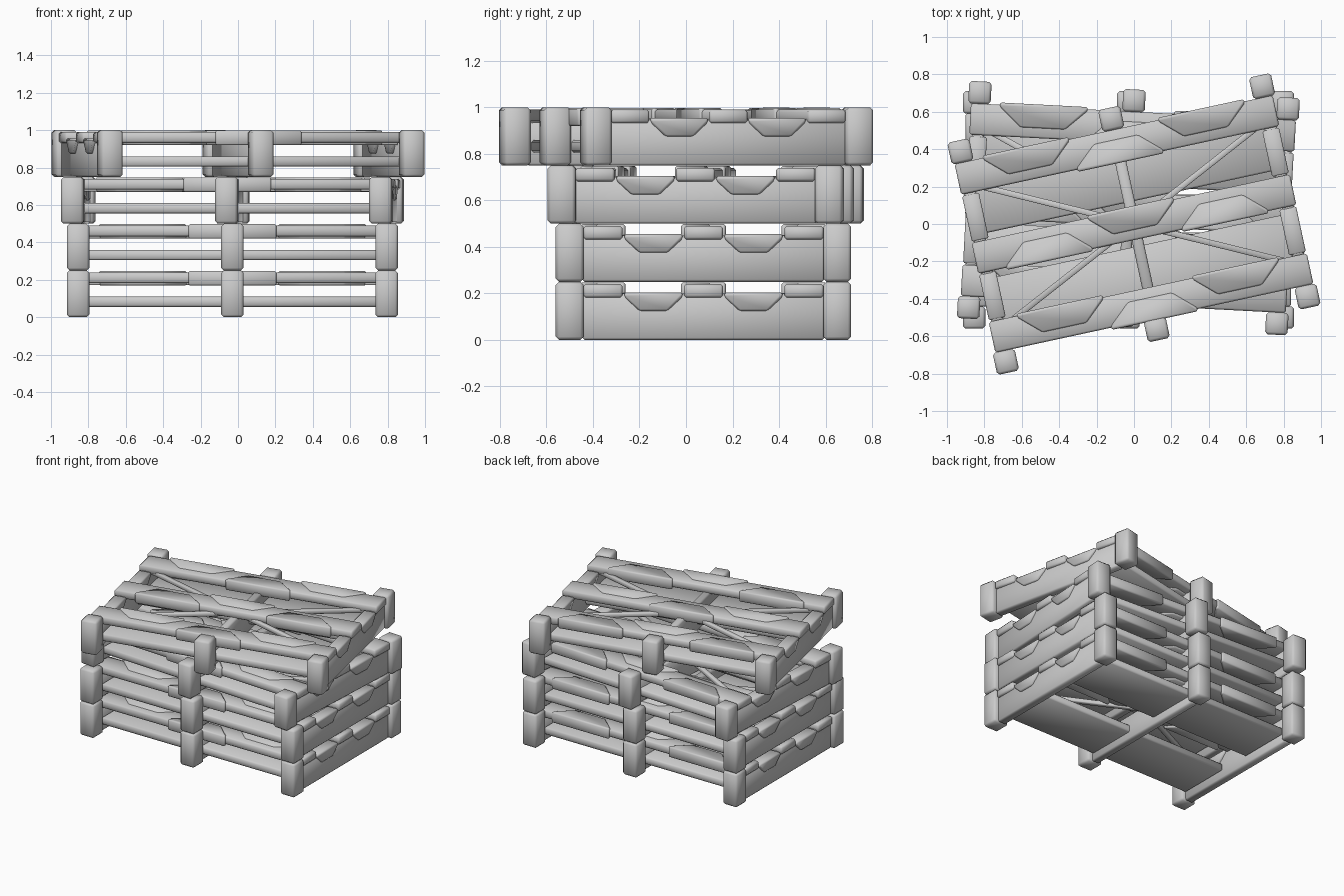
import bpy, bmesh
from math import radians
from mathutils import Matrix

if "Cube" in bpy.data.objects:
    bpy.data.objects.remove(bpy.data.objects["Cube"])

wood = bpy.data.materials.new("plain_grey")
wood.use_nodes = True
GREY = (0.6, 0.6, 0.6, 1)
wood.diffuse_color = GREY
wood.node_tree.nodes["Principled BSDF"].inputs["Base Color"].default_value = GREY


def finish(bm, name, place, bevel):
    """Chamfer a part, shade it and put it in its pallet."""
    bmesh.ops.recalc_face_normals(bm, faces=bm.faces)
    bmesh.ops.bevel(bm, geom=bm.edges[:], offset=bevel, segments=1,
                    affect='EDGES', clamp_overlap=True)
    mesh = bpy.data.meshes.new(name)
    bm.to_mesh(mesh)
    bm.free()
    mesh.materials.append(wood)
    ob = bpy.data.objects.new(name, mesh)
    bpy.context.collection.objects.link(ob)
    ob.matrix_world = place
    bpy.ops.object.select_all(action='DESELECT')
    ob.select_set(True)
    bpy.context.view_layer.objects.active = ob
    bpy.ops.object.shade_smooth_by_angle(angle=radians(50))


def box(name, place, x, y, z, bevel=0.01, turn=0):
    """Box from (low, high) ranges, optionally turned about z."""
    bm = bmesh.new()
    bmesh.ops.create_cube(bm, size=1)
    for v in bm.verts:
        v.co = [sum(r) / 2 + c * (r[1] - r[0]) for r, c in zip((x, y, z), v.co)]
    bmesh.ops.rotate(bm, verts=bm.verts, matrix=Matrix.Rotation(turn, 3, 'Z'))
    finish(bm, name, place, bevel)


def trapezoid(name, place, outline, depth, bevel=0.008):
    """Prism: outline points are 3D, depth is the extrusion vector."""
    bm = bmesh.new()
    face = bm.faces.new([bm.verts.new(p) for p in outline])
    new = bmesh.ops.extrude_face_region(bm, geom=[face])["geom"]
    bmesh.ops.translate(bm, vec=depth,
                        verts=[g for g in new if isinstance(g, bmesh.types.BMVert)])
    finish(bm, name, place, bevel)


def pallet(tag, place):
    # posts along both long sides
    for x in (-0.825, 0, 0.825):
        for y in (-0.575, 0.575):
            box(tag + "_post", place, (x - 0.06, x + 0.06), (y - 0.06, y + 0.06),
                (0, 0.25), 0.014)

    # middle beam and the two end boards with their worn blocks
    box(tag + "_middle_beam", place, (-0.03, 0.03), (-0.52, 0.52), (0, 0.19))
    for s in (-1, 1):
        box(tag + "_end_board", place, sorted((s * 0.79, s * 0.855)),
            (-0.52, 0.52), (0, 0.2))
        for y in (-0.215, 0.215):
            outline = [(s * 0.775, y + dy, z) for dy, z in
                       ((-0.125, 0.205), (0.125, 0.205), (0.125, 0.185),
                        (0.06, 0.125), (-0.06, 0.125), (-0.125, 0.185))]
            trapezoid(tag + "_end_block", place, outline, (s * 0.092, 0, 0))

        # wide floor panel
        box(tag + "_floor_panel", place, (-0.79, 0.79), sorted((s * 0.12, s * 0.51)),
            (0.055, 0.11))

        # diagonal brace
        box(tag + "_brace", place, (-0.88, 0.88), (-0.016, 0.016), (0.172, 0.202),
            0.004, s * radians(26))

    # top slats with blocks on alternating edges
    for y, flip in ((-0.432, 1), (0, -1), (0.432, 1)):
        box(tag + "_slat", place, (-0.87, 0.87), (y - 0.084, y + 0.084), (0.182, 0.24))
        for x, side in ((-0.48, 1), (0, -1), (0.48, 1)):
            e = side * flip
            outline = [(x + dx, y + e * dy, 0.17) for dx, dy in
                       ((-0.235, 0.096), (0.235, 0.096), (0.235, 0.075),
                        (0.12, -0.03), (-0.12, -0.03), (-0.235, 0.075))]
            trapezoid(tag + "_slat_block", place, outline, (0, 0, 0.078))


# four stacked pallets, the upper two turned
for tag, x, y, z, turn in (("bottom", -0.03, 0.075, 0, 0),
                           ("second", -0.03, 0.075, 0.25, 0),
                           ("third", -0.03, 0.085, 0.5, -3),
                           ("top", 0, 0, 0.75, 12.2)):
    pallet(tag, Matrix.Translation((x, y, z)) @ Matrix.Rotation(radians(turn), 4, 'Z'))
